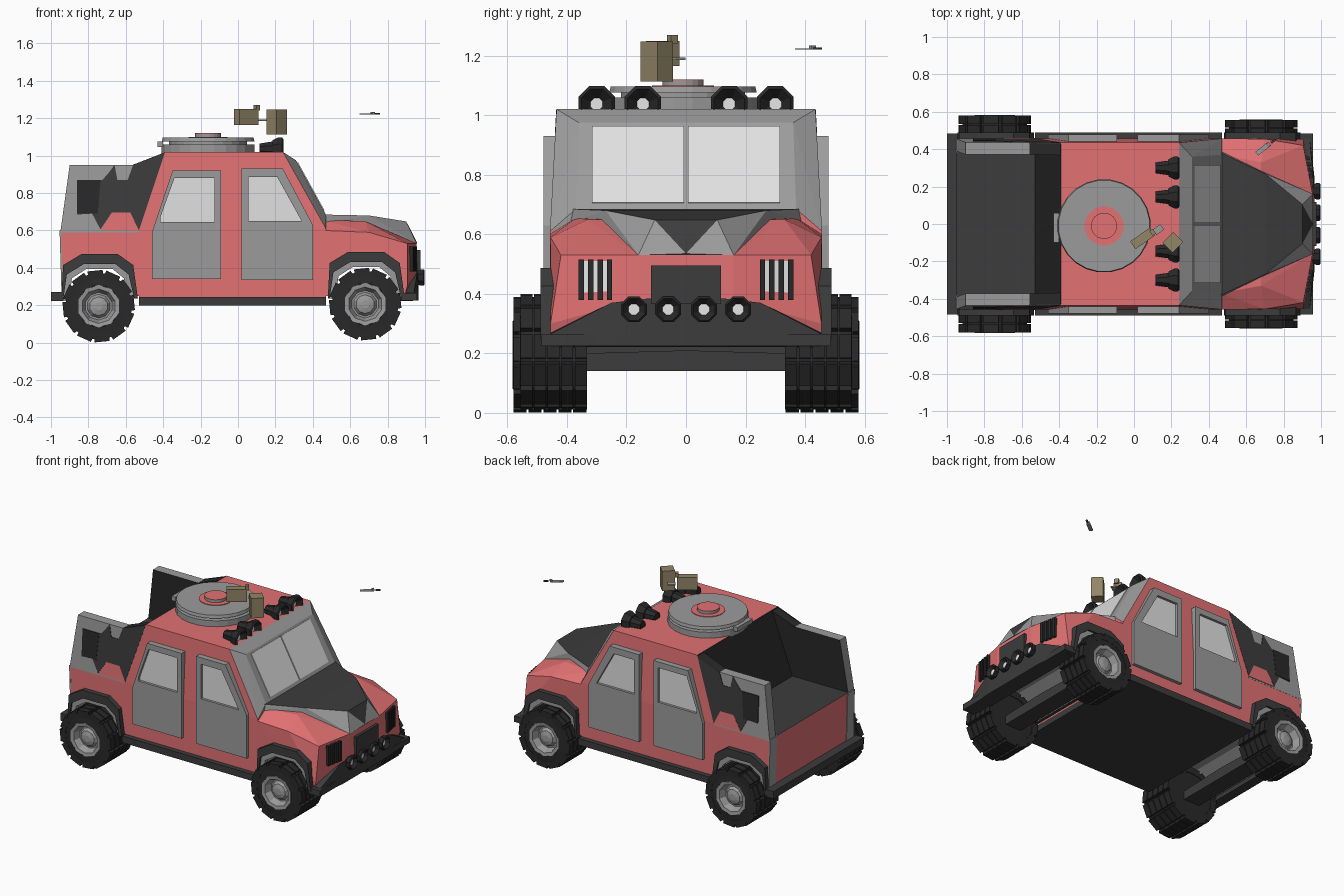
import bpy, bmesh, math
from mathutils import Matrix

if "Cube" in bpy.data.objects:
    bpy.data.objects.remove(bpy.data.objects["Cube"])


def material(name, c):
    m = bpy.data.materials.new(name)
    m.diffuse_color = (*c, 1)
    m.use_nodes = True
    m.node_tree.nodes["Principled BSDF"].inputs["Base Color"].default_value = m.diffuse_color
    return m


RED = material("red_paint", (0.76, 0.165, 0.17))
GRAY = material("gray_metal", (0.33, 0.33, 0.33))
DARK = material("dark_panel", (0.045, 0.045, 0.045))
BLACK = material("black_rubber", (0.022, 0.022, 0.022))
GLASS = material("pale_glass", (0.75, 0.75, 0.75))
WHITE = material("white_lens", (0.88, 0.88, 0.88))
TAN = material("tan_metal", (0.29, 0.235, 0.135))


def finish(name, bm, mats, rule=None):
    """Turn a bmesh into an object; rule picks the material slot of a face."""
    bmesh.ops.recalc_face_normals(bm, faces=bm.faces)
    bm.normal_update()
    if rule:
        for f in bm.faces:
            f.material_index = rule(f.normal, f.calc_center_median())
    me = bpy.data.meshes.new(name)
    bm.to_mesh(me)
    bm.free()
    for m in mats:
        me.materials.append(m)
    ob = bpy.data.objects.new(name, me)
    bpy.context.collection.objects.link(ob)
    return ob


def hull(name, pts, mats, rule=None, pair=False):
    """Convex solid: points mirrored into one solid, or a pair of solids."""
    bm = bmesh.new()
    sides = [list(pts), [(x, -y, z) for x, y, z in pts]]
    for group in (sides if pair else [sorted(set(sides[0] + sides[1]))]):
        bmesh.ops.convex_hull(bm, input=[bm.verts.new(p) for p in group])
    loose = [v for v in bm.verts if not v.link_faces]
    bmesh.ops.delete(bm, geom=loose, context='VERTS')
    return finish(name, bm, mats, rule)


def add_prism(bm, pts, y0, y1, hole=None):
    """Extrude an (x, z) outline along y; hole is an inner outline of equal length."""
    loops = [[bm.verts.new((x, y, z)) for x, z in ps]
             for ps in ((pts, hole) if hole else (pts,)) for y in (y0, y1)]
    n = len(pts)
    if not hole:
        bm.faces.new(loops[0])
        bm.faces.new(loops[1][::-1])
    for p, q in (((0, 1), (1, 3), (3, 2), (2, 0)) if hole else ((0, 1),)):
        a, b = loops[p], loops[q]
        for i in range(n):
            bm.faces.new((a[i], b[i], b[(i + 1) % n], a[(i + 1) % n]))


def prism(name, pts, y0, y1, mats, rule=None, both=True, lean=0, hole=None):
    """Side profile extruded along y, on both sides; lean tilts it inward above z 0.6."""
    bm = bmesh.new()
    for s in ((1, -1) if both else (1,)):
        add_prism(bm, pts, s * y0, s * y1, hole)
    for v in bm.verts:
        v.co.y -= math.copysign(max(0, v.co.z - .6) * lean, v.co.y)
    return finish(name, bm, mats, rule)


def box(name, c, size, mat, rot=0):
    bm = bmesh.new()
    bmesh.ops.create_cube(bm, size=1)
    bm.transform(Matrix.Translation(c) @ Matrix.Rotation(math.radians(rot), 4, 'Z')
                 @ Matrix.Diagonal((*size, 1)))
    return finish(name, bm, [mat])


def lathe(name, c, profile, n, mat, axis='Z'):
    """Solid of revolution from (radius, height) pairs along the axis, capped at the ends."""
    bm = bmesh.new()
    rings = []
    for r, h in profile:
        ring = []
        for i in range(n):
            a = (i + .5) * math.tau / n
            u, v = r * math.cos(a), r * math.sin(a)
            p = {'Z': (u, v, h), 'X': (h, u, v), 'Y': (u, h, v)}[axis]
            ring.append(bm.verts.new([p[k] + c[k] for k in range(3)]))
        rings.append(ring)
    for a, b in zip(rings, rings[1:]):
        for i in range(n):
            bm.faces.new((a[i], a[(i + 1) % n], b[(i + 1) % n], b[i]))
    bm.faces.new(rings[0])
    bm.faces.new(rings[-1])
    return finish(name, bm, [mat])


WHEELS = {"rear": (-0.745, 0.195, 0.335, 0.585), "front": (0.68, 0.206, 0.333, 0.562)}
ARCH_OUT = [(-.2, .03), (-.19, .22), (-.09, .28), (.1, .28), (.185, .22), (.21, .04)]
ARCH_MID = [(-.19, .03), (-.17, .17), (-.08, .225), (.09, .225), (.16, .17), (.19, .04)]


def cut_arch(ob, cx, cz):
    """Cut the gray wheel tunnel through a body part."""
    pts = [(cx - .19, 0)] + [(cx + x, cz + z) for x, z in ARCH_MID] + [(cx + .19, 0)]
    cutter = prism("arch_cutter", pts, -.7, .7, [RED, GRAY], lambda n, c: 1, both=False)
    cutter.hide_render = True
    mod = ob.modifiers.new("arch", 'BOOLEAN')
    mod.operation, mod.solver, mod.object = 'DIFFERENCE', 'EXACT', cutter
    dg = bpy.context.evaluated_depsgraph_get()
    me = bpy.data.meshes.new_from_object(ob.evaluated_get(dg))
    ob.modifiers.clear()
    ob.data = me
    bpy.data.objects.remove(cutter)


# Cab, with gray windshield surround and black back wall
hull("cab", [(-.39, .435, 1.02), (.24, .435, 1.02), (.31, .36, .975), (.47, .37, .685),
             (.47, .457, .61), (-.53, .457, .6), (-.53, .457, .24), (.47, .457, .24)],
     [RED, GRAY, BLACK],
     lambda n, c: 2 if n.x < -.4 else 1 if n.x > .2 and c.z > .6 else 0)
box("sill", (-.03, 0, .222), (1.0, .98, .045), DARK)

# Windshield panes lying on the sloped front
pane = [(.31 + (.975 - z) * .16 / .29 + d, y, z + d * .5)
        for z in (.705, .962) for y in (.006, .315) for d in (-.01, .004)]
hull("windshield_pane", pane, [GLASS], pair=True)

# Doors with recessed windows
for end, door, win in (
        ("rear", [(-.46, .34), (-.09, .34), (-.09, .92), (-.35, .92), (-.46, .59)],
         [(-.415, .645), (-.125, .645), (-.125, .88), (-.34, .88), (-.415, .67)]),
        ("front", [(.02, .335), (.40, .335), (.40, .63), (.24, .93), (.02, .93)],
         [(.055, .65), (.34, .65), (.335, .66), (.21, .885), (.055, .885)])):
    prism(end + "_door", door, .42, .479, [GRAY], hole=win)
    prism(end + "_door_window", win, .42, .462, [GLASS])

# Bed: lower body, floor, leaning side walls with dark panel, corner posts
bed = hull("bed_body", [(-.95, .455, .6), (-.5, .455, .6), (-.94, .455, .25), (-.5, .455, .25)],
           [RED, GRAY, DARK], lambda n, c: 2 if abs(n.z) > .8 else 0)
cut_arch(bed, *WHEELS["rear"][:2])
prism("bed_wall", [(-.95, .59), (-.9, .95), (-.56, .95), (-.39, 1.015), (-.5, .59)], .39, .456,
      [GRAY, BLACK], lambda n, c: 1 if (abs(n.y) > .9 and n.y * c.y < 0)
      or c.x > -.53 and abs(n.y) < .5 else 0, lean=.055)
prism("bed_dark_panel", [(-.86, .87), (-.725, .87), (-.69, .91), (-.66, .95), (-.645, .87), (-.59, .87),
                         (-.56, .952), (-.39, 1.018), (-.53, .6), (-.575, .695), (-.675, .695),
                         (-.735, .605), (-.78, .69), (-.86, .685)], .452, .459, [DARK], lean=.055)
prism("bed_side_recess", [(-.86, .69), (-.75, .69), (-.735, .87), (-.86, .87)], .456, .461, [BLACK], lean=.055)
prism("bed_red_panel", [(-.735, .6), (-.675, .695), (-.575, .695), (-.53, .6)], .452, .459, [RED], lean=.055)
prism("corner_post", [(-.954, .6), (-.944, .27), (-.935, .27), (-.945, .6)], .38, .456, [GRAY])
box("rear_bumper", (-.967, 0, .247), (.066, .97, .05), DARK)

# Nose and fenders
nose = hull("nose", [(.46, .457, .60), (.46, .37, .655), (.68, .33, .65), (.70, .455, .59),
                     (.905, .42, .53), (.955, .16, .53), (.96, .16, .38), (.905, .455, .30),
                     (.89, .455, .25), (.46, .457, .25)],
            [RED, GRAY, DARK], lambda n, c: 2 if n.z < -.8 or c.x < .47 and n.x < -.9 else 0)
cut_arch(nose, *WHEELS["front"][:2])

# Hood: dark top, gray flanks
hull("hood", [(.455, .385, .685), (.70, .27, .68), (.90, .105, .648), (.958, 0, .535),
              (.955, .16, .53), (.455, .395, .64)], [DARK, GRAY],
     lambda n, c: 1 if abs(n.y) > .45 or (n.x > .4 and abs(c.y) > .03) else 0)

# Grille, front bumper and lip
box("grille", (.94, 0, .43), (.07, .235, .13), DARK)
hull("front_bumper", [(.86, .455, .222), (.88, .455, .27), (.94, .455, .225), (.94, .455, .265),
                      (.958, .25, .37), (.966, .12, .385), (.965, .25, .225)], [DARK])
box("bumper_lip", (.915, 0, .245), (.085, .97, .04), DARK)


def vent(name, ya, yb, out, mat, za=.38, zb=.515):
    """Upright block on the slanted nose face."""
    f = lambda y: .955 - (y - .16) * .193 + out
    hull(name, [(f(y) + d, y, z) for y in (ya, yb) for z in (za, zb) for d in (0, -.04)], [mat], pair=True)


# Headlights: white panel behind black fins
vent("headlight_panel", .25, .36, .004, WHITE, .385, .51)
for k in range(4):
    vent("headlight_fin", .248 + k * .0315, .266 + k * .0315, .02, BLACK)

# Fog lights and roof lights: hollow bowls with a recessed lens
for y in (-.175, -.06, .06, .175):
    lathe("fog_light", (0, y, .348), [(.028, .94), (.047, .975), (.047, .992), (.04, .998), (.02, .975)],
          8, BLACK, 'X')
    lathe("fog_light_lens", (0, y, .348), [(.02, .97), (.02, .978)], 8, WHITE, 'X')
for y in (-.3, -.145, .145, .3):
    lathe("roof_light", (0, y, 1.037), [(.03, .115), (.042, .185), (.05, .185), (.066, .215), (.066, .235),
                                       (.055, .243), (.022, .21)], 8, BLACK, 'X')
    lathe("roof_light_lens", (0, y, 1.037), [(.022, .205), (.022, .213)], 8, WHITE, 'X')

# Wheels with lug columns and dished rims, plus fender arches and axles
for end, (cx, cz, y0, y1) in WHEELS.items():
    r = .195
    w = (y1 - y0) / 5
    outer, inner = [], []
    for i in range(12):
        for off, rad in ((-.4, r), (.4, r), (.44, r - .018), (.56, r - .018)):
            a = (i + off) * math.tau / 12 - math.pi / 2 + .1
            outer.append((cx + rad * math.cos(a), cz + rad * math.sin(a)))
            inner.append((cx + .15 * math.cos(a), cz + .15 * math.sin(a)))
    bm = bmesh.new()
    for s in (1, -1):
        for band in range(5):
            add_prism(bm, outer, s * (y0 + band * w), s * (y0 + band * w + w - .006), inner)
    finish(end + "_tyres", bm, [BLACK])
    for s in (1, -1):
        lathe(end + "_tyre_core", (cx, 0, cz),
              [(q, s * y) for q, y in ((.1, y0 + .004), (r - .016, y0 + .004), (r - .016, y1 - .01),
                                       (.112, y1 - .004), (.112, y1 - .09))], 12, BLACK, 'Y')
        lathe(end + "_rim", (cx, 0, cz),
              [(q, s * y) for q, y in ((.114, y1 - .1), (.114, y1 - .003), (.092, y1 - .006), (.074, y1 - .05),
                                       (.064, y1 - .05), (.05, y1 - .03), (.022, y1 - .022))], 10, GRAY, 'Y')

    def ring(a, b):
        return [(cx + x, cz + z) for x, z in a] + [(cx + x, cz + z) for x, z in b[::-1]]
    prism(end + "_fender", ring(ARCH_OUT, ARCH_MID), .44, .488, [DARK])
    lip = [(x * .84, z * .88) for x, z in ARCH_MID]
    prism(end + "_fender_lip", ring(ARCH_MID, lip), .44, .476, [GRAY])
    hull(end + "_axle", [(cx + d, y, z) for d in (-.06, .06)
                         for y, z in ((0, .15), (.34, .14), (.34, .2), (0, .21))], [DARK])

# Roof hatch with red-topped knob
HATCH = (-.16, -.01, 0)
lathe("hatch_base", HATCH, [(.25, 1.01), (.25, 1.06), (.21, 1.06), (.21, 1.076), (.25, 1.076), (.245, 1.096)],
      24, GRAY)
lathe("hatch_red_ring", HATCH, [(.105, 1.09), (.105, 1.1)], 20, RED)
lathe("hatch_knob", HATCH, [(.07, 1.09), (.07, 1.117)], 20, GRAY)
lathe("hatch_knob_top", HATCH, [(.07, 1.117), (.07, 1.12)], 20, RED)
box("hatch_hinge", (-.415, -.02, 1.06), (.03, .16, .03), GRAY)

# Roof gun: ammo box, receiver, small bracket, and the detached muzzle plates
box("ammo_box", (.208, -.098, 1.18), (.08, .075, .135), TAN, 45)
box("receiver", (.045, -.078, 1.207), (.125, .05, .085), TAN, 35)
box("receiver_sight", (.1, -.045, 1.255), (.022, .03, .03), TAN, 35)
box("gun_bracket", (.13, -.03, 1.19), (.05, .035, .008), GRAY, 35)
box("muzzle_rod", (.69, .402, 1.222), (.085, .025, .004), GRAY, 38)
box("muzzle_sight", (.72, .425, 1.228), (.015, .02, .012), GRAY, 38)
box("muzzle_tip", (.745, .443, 1.224), (.03, .012, .008), DARK, 38)
